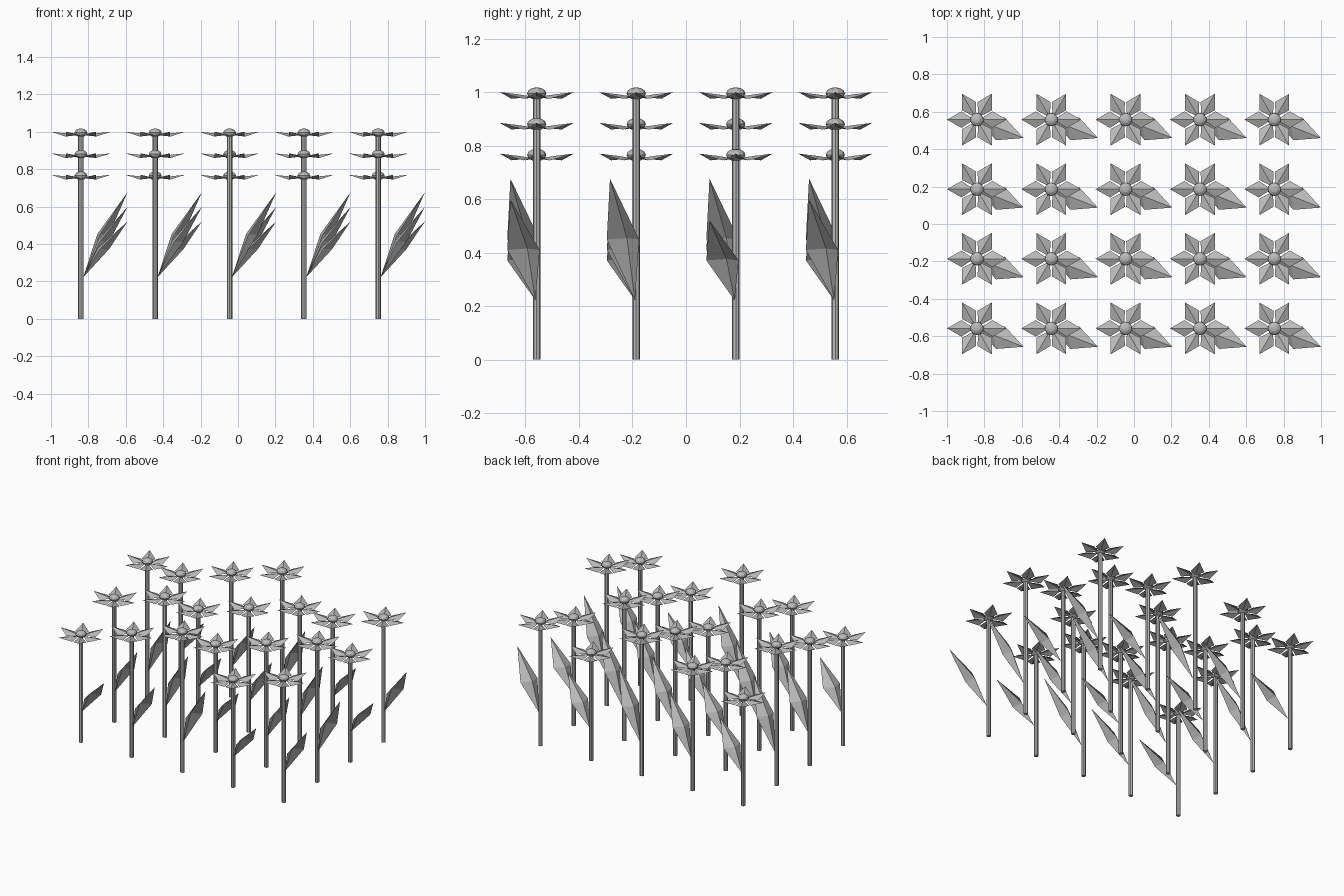
import bpy, bmesh, math
from mathutils import Vector, Matrix

if "Cube" in bpy.data.objects:
    bpy.data.objects.remove(bpy.data.objects["Cube"])

grey = bpy.data.materials.new("plain_grey")
grey.diffuse_color = (0.5, 0.5, 0.5, 1)
grey.use_nodes = True
grey.node_tree.nodes["Principled BSDF"].inputs["Base Color"].default_value = grey.diffuse_color

COLS = [-0.84 + 0.3975 * i for i in range(5)]
ROWS = [-0.558 + 0.372 * j for j in range(4)]
HEIGHTS = [0.765, 0.88, 0.995]


def finish(bm, name, loc):
    me = bpy.data.meshes.new(name)
    bm.to_mesh(me)
    bm.free()
    me.materials.append(grey)
    ob = bpy.data.objects.new(name, me)
    ob.location = loc
    bpy.context.collection.objects.link(ob)
    return ob


def folded_blade(bm, angle, root, keel, side, tip):
    """Kite-shaped blade folded along its midrib; points are (radial, across, z)."""
    rot = Matrix.Rotation(angle, 3, 'Z')
    left = (side[0], -side[1], side[2])
    r, k, a, b, t = [bm.verts.new(rot @ Vector(p)) for p in (root, keel, side, left, tip)]
    for tri in ((r, k, a), (k, t, a), (r, b, k), (k, b, t)):
        bm.faces.new(tri)


def stem(h, loc):
    bm = bmesh.new()
    bmesh.ops.create_cone(bm, cap_ends=True, segments=8, radius1=0.0145, radius2=0.0145,
                          depth=h, matrix=Matrix.Translation((0, 0, h / 2)))
    finish(bm, "stem", loc)


def petals(h, loc):
    bm = bmesh.new()
    for n in range(6):
        folded_blade(bm, n * math.pi / 3, (0.015, 0, h - 0.012), (0.083, 0, h - 0.003),
                     (0.083, 0.044, h - 0.02), (0.16, 0, h + 0.005))
    for f in bm.faces:
        f.normal_update()
        if f.normal.z < 0:
            f.normal_flip()
    finish(bm, "petals", loc)


def hub(h, loc):
    bm = bmesh.new()
    bmesh.ops.create_uvsphere(bm, u_segments=10, v_segments=6, radius=0.036,
                              matrix=Matrix.Translation((0, 0, h)) @ Matrix.Diagonal((1, 1, 0.64, 1)))
    finish(bm, "flower_centre", loc)


def leaf(h, loc):
    # base height is fixed, the blade stretches with the stem
    base, top = 0.222, 0.68 * h
    mid = (base + top) / 2
    bm = bmesh.new()
    folded_blade(bm, math.radians(-21.5), (0.013, 0, base), (0.095, 0, mid + 0.005),
                 (0.135, 0.065, mid), (0.268, 0, top))
    for f in bm.faces:
        f.normal_update()
        if f.normal.z < 0:
            f.normal_flip()
    finish(bm, "leaf", loc)


# flower bed: heights cycle diagonally through three levels
for i, x in enumerate(COLS):
    for j, y in enumerate(ROWS):
        h = HEIGHTS[(i + j) % 3]
        for part in (stem, petals, hub, leaf):
            part(h, (x, y, 0))
